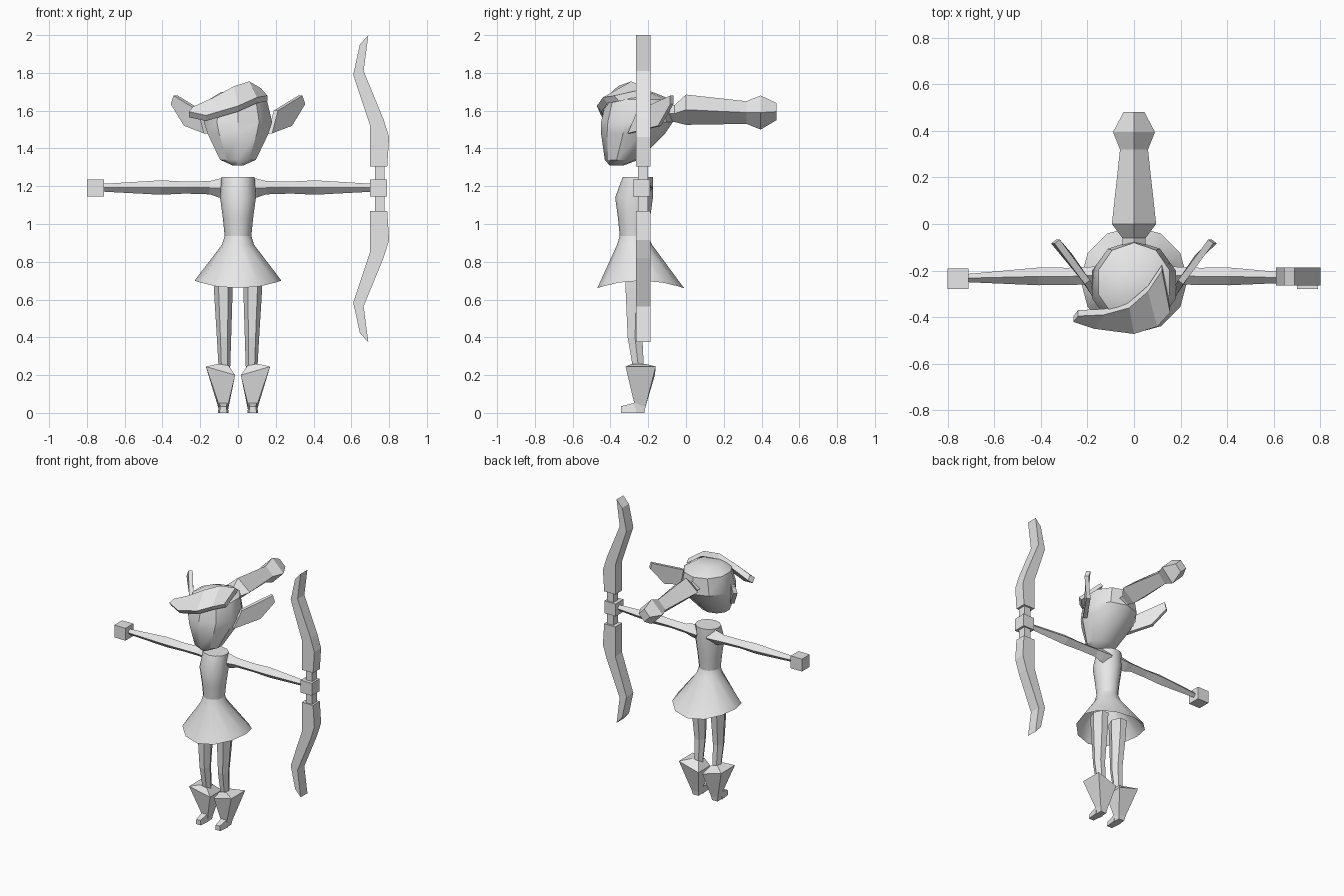
import bpy, bmesh, math
from mathutils import Vector

grey = bpy.data.materials.new("plain grey")
grey.diffuse_color = (0.8, 0.8, 0.8, 1)


def finish(name, bm, smooth=None):
    bmesh.ops.recalc_face_normals(bm, faces=bm.faces)
    me = bpy.data.meshes.new(name)
    bm.to_mesh(me)
    bm.free()
    me.materials.append(grey)
    ob = bpy.data.objects.new(name, me)
    bpy.context.collection.objects.link(ob)
    if smooth:
        bpy.ops.object.select_all(action='DESELECT')
        ob.select_set(True)
        bpy.context.view_layer.objects.active = ob
        bpy.ops.object.shade_smooth_by_angle(angle=math.radians(smooth))
    return ob


def loft(name, rings, caps=True, smooth=None):
    """Skin a row of equal-sized point rings."""
    bm = bmesh.new()
    vs = [[bm.verts.new(p) for p in r] for r in rings]
    n = len(vs[0])
    for a, b in zip(vs, vs[1:]):
        for i in range(n):
            j = (i + 1) % n
            bm.faces.new((a[i], a[j], b[j], b[i]))
    if caps:
        bm.faces.new(vs[0])
        bm.faces.new(vs[-1])
    return finish(name, bm, smooth)


def ellipse(n, c, u, v, phase=0.0):
    """Ring of n points around c with half-axis vectors u and v."""
    c, u, v = Vector(c), Vector(u), Vector(v)
    return [c + u * math.cos(t) + v * math.sin(t)
            for t in (2 * math.pi * i / n + phase for i in range(n))]


def flat_ring(n, z, rx, y0, y1):
    return ellipse(n, (0, (y0 + y1) / 2, z), (rx, 0, 0), (0, (y1 - y0) / 2, 0), math.pi / 2)


def box(name, x0, x1, y0, y1, z0, z1):
    loft(name, [[(x0, y0, z), (x1, y0, z), (x1, y1, z), (x0, y1, z)] for z in (z0, z1)])


# torso
loft("torso", [flat_ring(12, *r) for r in (
    (0.93, 0.07, -0.35, -0.20), (1.03, 0.08, -0.36, -0.19),
    (1.14, 0.095, -0.375, -0.175), (1.25, 0.088, -0.335, -0.175))], smooth=40)

# skirt: open cone whose hem rises at the sides
skirt = [flat_ring(12, *r) for r in (
    (0.94, 0.07, -0.35, -0.20), (0.89, 0.085, -0.365, -0.18), (0.67, 0.23, -0.47, -0.01))]
for p in skirt[2]:
    p.z = 0.66 + 0.04 * (p.x / 0.23) ** 2
loft("skirt", skirt, caps=False, smooth=40)

# head
loft("head", [flat_ring(10, *r) for r in (
    (1.31, 0.03, -0.405, -0.33), (1.34, 0.10, -0.43, -0.25), (1.48, 0.17, -0.45, -0.11),
    (1.54, 0.19, -0.45, -0.07), (1.66, 0.16, -0.42, -0.08), (1.70, 0.09, -0.35, -0.18))], smooth=35)

# swept fringe: thick strip between a lower and an upper edge
edges = [((-0.26, -0.42, 1.595), (-0.24, -0.395, 1.62)),
         ((-0.17, -0.45, 1.575), (-0.13, -0.39, 1.67)),
         ((0.0, -0.472, 1.625), (-0.02, -0.36, 1.73)),
         ((0.10, -0.44, 1.67), (0.06, -0.29, 1.755)),
         ((0.155, -0.38, 1.68), (0.12, -0.20, 1.72))]
drop = Vector((0, 0.025, -0.03))
loft("fringe", [[Vector(a), Vector(b), Vector(b) + drop, Vector(a) + drop] for a, b in edges])

# ponytail: four-sided, with a bulb at the end
loft("ponytail", [ellipse(4, (0, y, z), (w, 0, 0), (0, 0, h)) for y, z, w, h in (
    (-0.10, 1.585, 0.05, 0.045), (-0.06, 1.585, 0.05, 0.045), (0.0, 1.605, 0.095, 0.08),
    (0.32, 1.59, 0.06, 0.06), (0.395, 1.59, 0.09, 0.09), (0.48, 1.595, 0.045, 0.045))])

for s, side in ((-1, "left"), (1, "right")):
    # ear: thin slanted plate
    ear = [(0.17, -0.30, 1.48), (0.275, -0.14, 1.52), (0.345, -0.075, 1.635),
           (0.33, -0.075, 1.68), (0.20, -0.25, 1.60)]
    loft(side + "_ear", [[(s * (x + k * 0.8), y - k * 0.6, z) for x, y, z in ear]
                         for k in (-0.014, 0.014)])
    # arm
    loft(side + "_arm", [ellipse(4, (s * x, y, z), (0, ry, 0), (0, 0, rz)) for x, y, z, ry, rz in (
        (0.04, -0.225, 1.19, 0.05, 0.055), (0.10, -0.222, 1.19, 0.042, 0.05),
        (0.15, -0.22, 1.192, 0.038, 0.035), (0.28, -0.225, 1.193, 0.037, 0.032),
        (0.41, -0.225, 1.193, 0.038, 0.038), (0.71, -0.232, 1.192, 0.018, 0.021))])
    # hand
    hx = sorted((s * 0.71, s * 0.80)) if s < 0 else (0.70, 0.79)
    box(side + "_hand", *hx, -0.28, -0.19, 1.145, 1.235)
    # leg
    loft(side + "_leg", [ellipse(6, (s * x, y, z), (rx, 0, 0), (0, ry, 0)) for z, x, y, rx, ry in (
        (0.76, 0.078, -0.262, 0.052, 0.07), (0.66, 0.078, -0.262, 0.05, 0.067),
        (0.40, 0.074, -0.27, 0.038, 0.045), (0.22, 0.072, -0.25, 0.03, 0.032))])
    # boot: slanted four-sided cuff tapering to the ankle, with a peaked top
    cuff = [(0.17, -0.32, 0.245), (0.015, -0.30, 0.20), (0.015, -0.165, 0.20), (0.17, -0.16, 0.245)]
    peak = [(0.105, -0.285, 0.26), (0.05, -0.285, 0.25), (0.05, -0.215, 0.25), (0.105, -0.215, 0.26)]
    ankle = [(0.105, -0.275, 0.055), (0.05, -0.275, 0.055), (0.05, -0.215, 0.03), (0.105, -0.215, 0.03)]
    sole = [(0.10, -0.27, 0), (0.055, -0.27, 0), (0.055, -0.22, 0), (0.10, -0.22, 0)]
    loft(side + "_boot", [[(s * x, y, z) for x, y, z in r] for r in (peak, cuff, ankle, sole)])
    toe = [(-0.265, 0.055, 0.028), (-0.345, 0.035, 0.02)]
    loft(side + "_toe", [[(s * 0.078 - w, y, 0), (s * 0.078 + w, y, 0),
                          (s * 0.078 + w * 0.8, y, h), (s * 0.078 - w * 0.8, y, h)] for y, h, w in toe])

# bow: two mirrored limbs and a grip
limb = [(0.70, 0.79, 1.305, 1.305), (0.70, 0.80, 1.42, 1.46), (0.70, 0.77, 1.52, 1.555),
        (0.61, 0.665, 1.79, 1.81), (0.645, 0.69, 1.95, 2.0)]
for s, part in ((1, "upper"), (-1, "lower")):
    loft(part + "_bow_limb", [[(a, -0.265, m(za)), (b, -0.265, m(zb)), (b, -0.187, m(zb)), (a, -0.187, m(za))]
                              for a, b, za, zb in limb
                              for m in [lambda z, s=s: 1.187 + s * (z - 1.187)]])
box("bow_grip", 0.725, 0.775, -0.255, -0.20, 1.06, 1.315)
